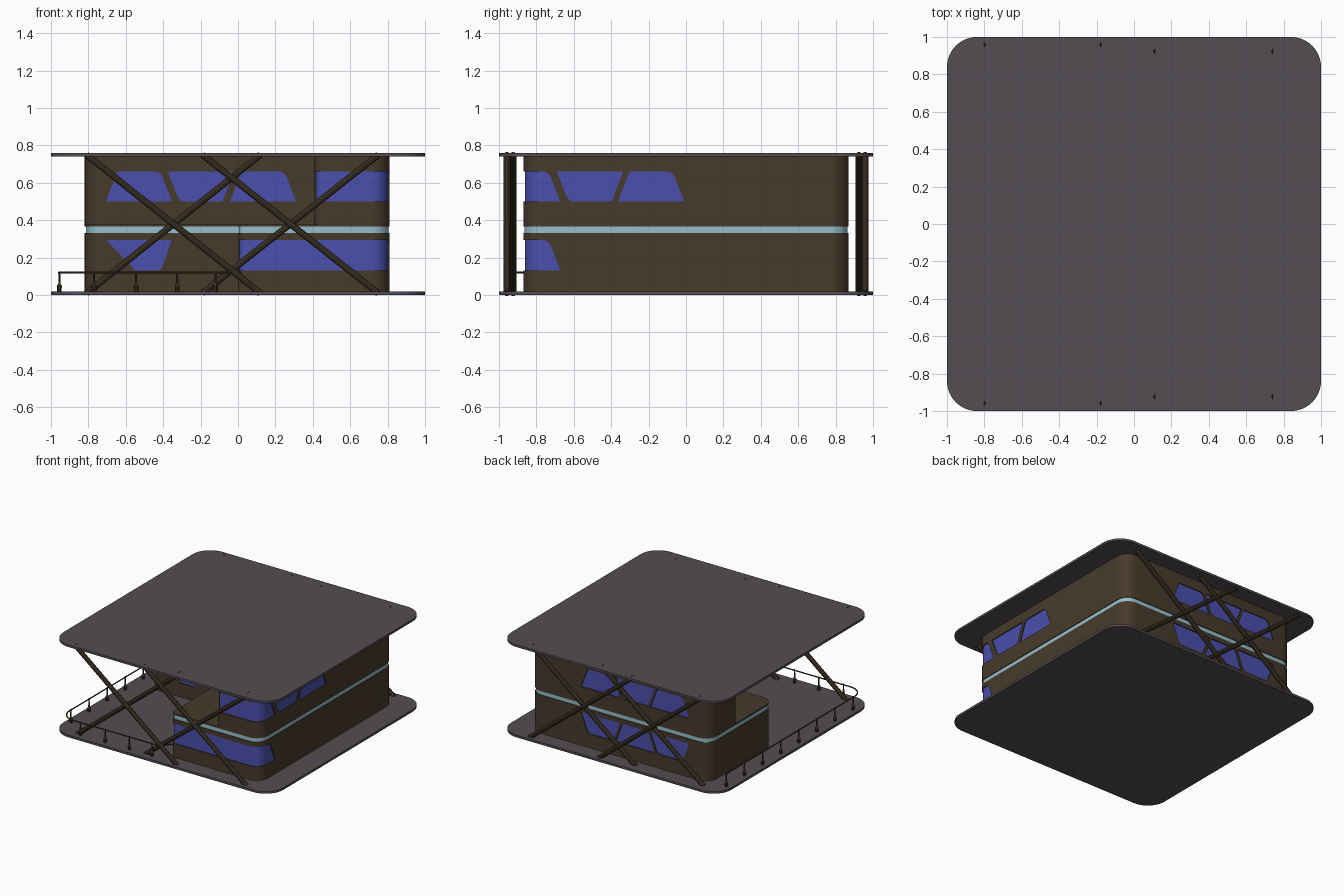
import bpy, bmesh, math
from mathutils import Vector

if "Cube" in bpy.data.objects:
    bpy.data.objects.remove(bpy.data.objects["Cube"])

def material(name, rgb):
    m = bpy.data.materials.new(name)
    m.diffuse_color = (*rgb, 1)
    m.use_nodes = True
    m.node_tree.nodes["Principled BSDF"].inputs["Base Color"].default_value = m.diffuse_color
    return m

WALL = material("brown_wall", (0.062, 0.042, 0.024))
BEAM = material("dark_beam", (0.05, 0.036, 0.02))
GLASS = material("blue_glass", (0.07, 0.08, 0.42))
TRIM = material("pale_trim", (0.30, 0.52, 0.60))
SLAB = material("grey_slab", (0.085, 0.075, 0.085))

def fillet(corners, steps=8):
    """Corners are (u, v, radius); returns the rounded outline."""
    out, n = [], len(corners)
    for i, (u, v, r) in enumerate(corners):
        p = Vector((u, v))
        if r <= 0:
            out.append(p)
            continue
        a = (Vector(corners[i - 1][:2]) - p).normalized()
        b = (Vector(corners[(i + 1) % n][:2]) - p).normalized()
        half = a.angle(b) / 2
        centre = p + (a + b).normalized() * r / math.sin(half)
        s = p + a * r / math.tan(half) - centre
        e = p + b * r / math.tan(half) - centre
        for k in range(steps + 1):
            t = k / steps
            w = math.pi - 2 * half
            d = (s * math.sin((1 - t) * w) + e * math.sin(t * w)) / math.sin(w)
            out.append(centre + d)
    return out

def extrude(name, outline, place, d0, d1, mat):
    """Prism of a 2D outline; place(u, v, d) maps into space."""
    bm = bmesh.new()
    lo = [bm.verts.new(place(p[0], p[1], d0)) for p in outline]
    hi = [bm.verts.new(place(p[0], p[1], d1)) for p in outline]
    bm.faces.new(lo)
    bm.faces.new(hi)
    for i in range(len(lo)):
        j = (i + 1) % len(lo)
        bm.faces.new((lo[i], lo[j], hi[j], hi[i]))
    bmesh.ops.recalc_face_normals(bm, faces=bm.faces)
    me = bpy.data.meshes.new(name)
    bm.to_mesh(me)
    bm.free()
    me.materials.append(mat)
    ob = bpy.data.objects.new(name, me)
    bpy.context.collection.objects.link(ob)
    return ob

def boolean(ob, cutter, op):
    mod = ob.modifiers.new("cut", "BOOLEAN")
    mod.operation, mod.object, mod.solver = op, cutter, "EXACT"
    dg = bpy.context.evaluated_depsgraph_get()
    me = bpy.data.meshes.new_from_object(ob.evaluated_get(dg))
    ob.modifiers.clear()
    ob.data = me

flat = lambda u, v, d: (u, v, d)

# floor and roof slabs
square = fillet([(-1, -1, .16), (1, -1, .16), (1, 1, .16), (-1, 1, .16)], 12)
extrude("base_slab", square, flat, 0, .018, SLAB)
extrude("roof_slab", square, flat, .742, .76, SLAB)

# L-shaped storeys
def storey(x0, y0, i=0):
    r = .1 - i
    return fillet([(x0 + i, -.87 + i, .04 - i), (.81 - i, -.87 + i, r), (.81 - i, .87 - i, r),
                   (-.82 + i, .87 - i, r), (-.82 + i, y0 + i, r), (x0 + i, y0 + i, 0)])

LOW, UP = (0, .03), (.41, .46)
lower = extrude("lower_walls", storey(*LOW), flat, .018, .332, WALL)
upper = extrude("upper_walls", storey(*UP), flat, .366, .742, WALL)
extrude("trim_band", storey(*LOW, .006), flat, .332, .366, TRIM)
extrude("terrace_cap", storey(*LOW), flat, .366, .378, WALL)

# window cutters: u runs along the wall, v is height, d is depth through the wall
front = lambda u, v, d: (u, d, v)
right = lambda u, v, d: (d, u, v)
back = lambda u, v, d: (-u, d, v)

def upright(c, z0, z1):
    return fillet([(c - .177, z0, 0), (c + .177, z0, 0), (c + .115, z1, .045), (c - .115, z1, 0)])

def inverted(c, z0, z1):
    return fillet([(c - .115, z0, .045), (c + .115, z0, 0), (c + .177, z1, 0), (c - .177, z1, 0)])

def corner(z0, z1):
    return fillet([(-1, z0, 0), (-.672, z0, 0), (-.735, z1, .045), (-1, z1, 0)])

def band(u0, u1, z0, z1):
    return [(u0, z0), (u1, z0), (u1, z1), (u0, z1)]

L, U = (.132, .295), (.5, .66)
lower_windows = [(band(-.1, .72, *L), front, -1, -.83),
                 (corner(*L), right, .7, 1),
                 (fillet([(-.55, L[0], 0), (-.41, L[0], .03), (-.355, L[1], 0), (-.705, L[1], 0)]),
                  front, -.05, .07)]
upper_windows = [(band(.3, .72, *U), front, -1, -.83),
                 (corner(*U), right, .7, 1),
                 (inverted(-.513, *U), right, .77, .9),
                 (upright(-.187, *U), right, .77, .9)]
for k in range(3):
    shape, other = (upright, inverted) if k % 2 == 0 else (inverted, upright)
    upper_windows.append((shape(-.53 + .332 * k, *U), front, UP[1] - .08, UP[1] + .04))
    upper_windows.append((shape(-.17 + .315 * k, *U), back, .83, .95))
    lower_windows.append((other(-.17 + .315 * k, *L), back, .83, .95))

for label, walls, plan, z0, z1, windows in (
        ("lower", lower, LOW, .018, .332, lower_windows),
        ("upper", upper, UP, .366, .742, upper_windows)):
    for outline, place, d0, d1 in windows:
        cutter = extrude("window_cutter", outline, place, d0, d1, GLASS)
        cutter.hide_render = True
        glass = extrude(label + "_window", storey(*plan, .008), flat, z0, z1, GLASS)
        boolean(glass, cutter, "INTERSECT")
        boolean(walls, cutter, "DIFFERENCE")
        bpy.data.objects.remove(cutter)

# tubes for the braces and the handrail
def tube(name, points, radius):
    cu = bpy.data.curves.new(name, "CURVE")
    cu.dimensions = "3D"
    cu.bevel_depth, cu.bevel_resolution, cu.use_fill_caps = radius, 3, True
    sp = cu.splines.new("POLY")
    sp.points.add(len(points) - 1)
    for q, p in zip(sp.points, points):
        q.co = (*p, 1)
    ob = bpy.data.objects.new(name, cu)
    dg_me = None
    bpy.context.collection.objects.link(ob)
    dg_me = bpy.data.meshes.new_from_object(ob.evaluated_get(bpy.context.evaluated_depsgraph_get()))
    bpy.data.objects.remove(ob)
    dg_me.materials.clear()
    dg_me.materials.append(BEAM)
    new = bpy.data.objects.new(name, dg_me)
    bpy.context.collection.objects.link(new)

# crossed diagonal braces, front and back
for side, label in ((-1, "front"), (1, "back")):
    for xa, xb in ((-.81, .12), (-.19, .75)):
        tube(label + "_brace", [(xa, side * .958, .75), (xb, side * .958, .01)], .0185)
        tube(label + "_brace", [(xb, side * .924, .75), (xa, side * .924, .01)], .0185)

# handrail around the open corner
path = fillet([(-.955, .85, 0), (-.955, -.945, .12), (-.05, -.945, .05), (-.0, -.83, 0)][:3] + [(.02, -.85, 0)])
tube("handrail", [(p.x, p.y, .12) for p in path], .005)

# railing posts with weighted feet
posts = [(-.955, .84 - .235 * k) for k in range(8)] + [(x, -.945) for x in (-.77, -.545, -.325, -.12)]
for x, y in posts:
    bm = bmesh.new()
    profile = [(.012, .018), (.013, .05), (.006, .062), (.005, .112), (.008, .118), (.005, .127)]
    rings = [[bm.verts.new((x + r * math.cos(a * math.pi / 5), y + r * math.sin(a * math.pi / 5), z))
              for a in range(10)] for r, z in profile]
    for lo, hi in zip(rings, rings[1:]):
        for a in range(10):
            bm.faces.new((lo[a], lo[(a + 1) % 10], hi[(a + 1) % 10], hi[a]))
    bm.faces.new(rings[-1])
    bm.faces.new(rings[0][::-1])
    me = bpy.data.meshes.new("rail_post")
    bm.to_mesh(me)
    bm.free()
    me.materials.append(BEAM)
    bpy.context.collection.objects.link(bpy.data.objects.new("rail_post", me))

# smooth rounded corners, keep edges sharp
for ob in bpy.context.collection.objects:
    ob.select_set(True)
    bpy.context.view_layer.objects.active = ob
bpy.ops.object.shade_smooth_by_angle(angle=math.radians(30))
